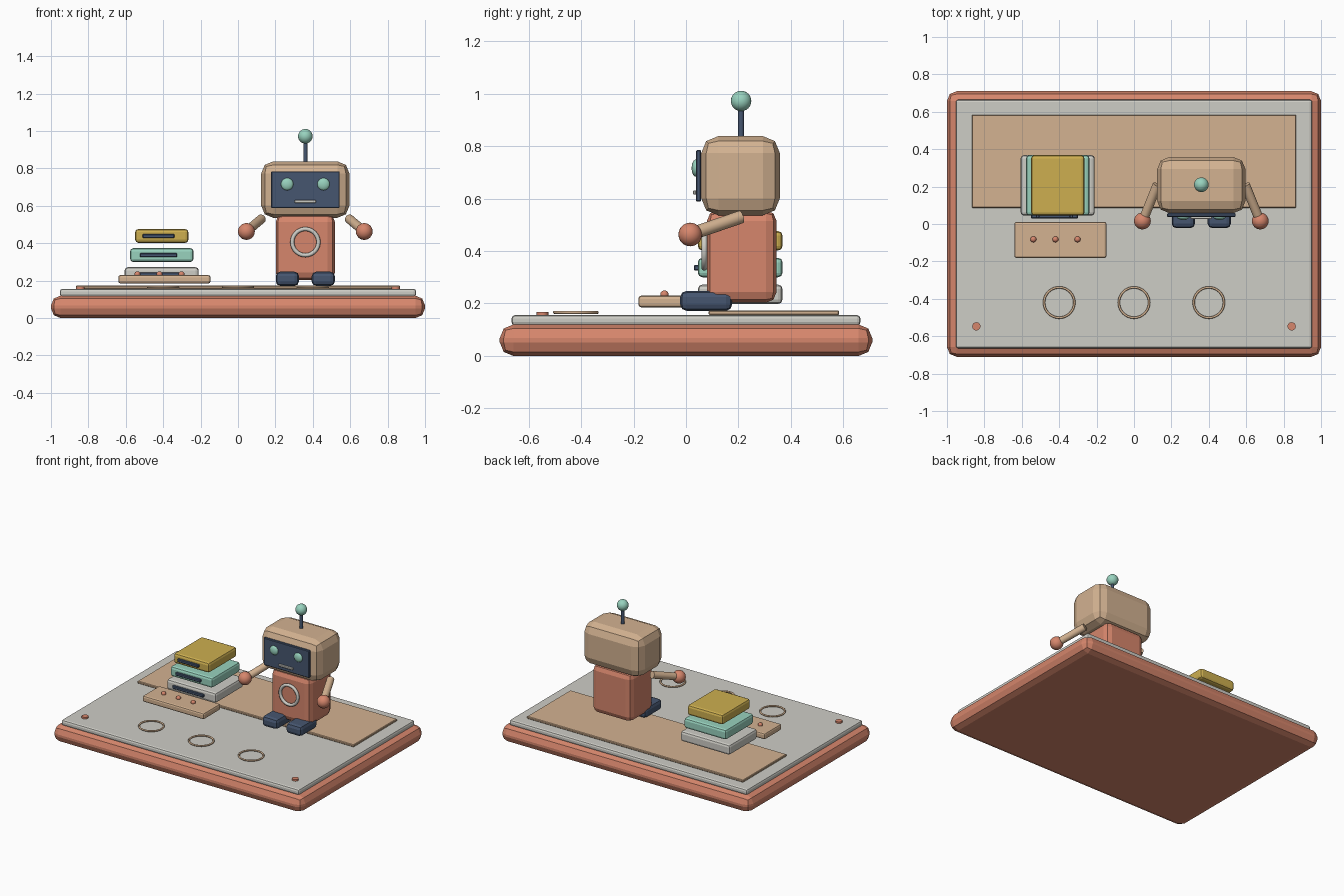
import bpy, math
from mathutils import Vector

if "Cube" in bpy.data.objects:
    bpy.data.objects.remove(bpy.data.objects["Cube"])


def srgb(r, g, b):
    f = lambda c: c / 12.92 if c <= 0.04045 else ((c + 0.055) / 1.055) ** 2.4
    return (f(r / 255), f(g / 255), f(b / 255), 1.0)


def material(name, rgb):
    m = bpy.data.materials.new(name)
    m.diffuse_color = srgb(*rgb)
    m.use_nodes = True
    m.node_tree.nodes["Principled BSDF"].inputs["Base Color"].default_value = m.diffuse_color
    return m


CORAL = material("coral", (214, 134, 108))
TAN = material("tan", (211, 178, 145))
GREY = material("light_grey", (206, 205, 198))
TEAL = material("mint", (152, 210, 190))
NAVY = material("navy", (70, 86, 112))
YELLOW = material("mustard", (205, 175, 80))


def finish(name, mat, smooth=False):
    ob = bpy.context.object
    ob.name = name
    ob.data.materials.append(mat)
    if smooth:
        bpy.ops.object.shade_smooth_by_angle(angle=math.radians(40))
    return ob


def box(name, mat, x, y, z, bevel=0.0, segments=2):
    """Box from (min, max) ranges with an optional chamfered edge."""
    r = (x, y, z)
    bpy.ops.mesh.primitive_cube_add(size=1, location=[(a + b) / 2 for a, b in r])
    ob = finish(name, mat)
    ob.scale = [b - a for a, b in r]
    bpy.ops.object.transform_apply(location=False, rotation=False, scale=True)
    if bevel:
        mod = ob.modifiers.new("bevel", 'BEVEL')
        mod.width, mod.segments = bevel, segments
    return ob


def ball(name, mat, loc, r, flat_y=1.0):
    bpy.ops.mesh.primitive_uv_sphere_add(segments=24, ring_count=12, radius=r, location=loc)
    finish(name, mat, True).scale.y = flat_y


def rod(name, mat, a, b, r):
    a, b = Vector(a), Vector(b)
    d = b - a
    bpy.ops.mesh.primitive_cylinder_add(vertices=24, radius=r, depth=d.length, location=(a + b) / 2,
                                        rotation=d.to_track_quat('Z', 'Y').to_euler())
    finish(name, mat, True)


def ring(name, mat, loc, major, minor, rot=(0, 0, 0)):
    bpy.ops.mesh.primitive_torus_add(major_radius=major, minor_radius=minor, major_segments=40,
                                     minor_segments=10, location=loc, rotation=rot)
    finish(name, mat, True)


# Stand: base, top plate, mat, inlaid rings and corner pins
box("base", CORAL, (-1, 1), (-0.71, 0.71), (0, 0.12), 0.052)
box("top_plate", GREY, (-0.953, 0.953), (-0.665, 0.665), (0.115, 0.156), 0.014)
box("floor_mat", TAN, (-0.867, 0.867), (0.086, 0.584), (0.156, 0.173), 0.004, 1)
for i, x in enumerate((-0.4, 0, 0.4)):
    ring(f"floor_ring_{i}", TAN, (x, -0.42, 0.166), 0.081, 0.006)
for x in (-0.843, 0.843):
    rod("corner_pin", CORAL, (x, -0.547, 0.154), (x, -0.547, 0.168), 0.022)

# Stack of books with spine labels: material, x range, bottom z, label half width
books = (("lower", GREY, (-0.606, -0.21), 0.198, 0.125),
         ("middle", TEAL, (-0.577, -0.238), 0.300, 0.10),
         ("upper", YELLOW, (-0.55, -0.265), 0.402, 0.085))
for n, mat, xr, z, w in books:
    box(n + "_book", mat, xr, (0.045, 0.368), (z, z + 0.074), 0.017)
    box(n + "_book_label", NAVY, (-0.425 - w, -0.425 + w), (0.03, 0.05),
        (z + 0.026, z + 0.047), 0.004, 1)

# Control panel with three buttons
box("control_panel", TAN, (-0.64, -0.147), (-0.182, 0.012), (0.185, 0.23), 0.012)
for x in (-0.538, -0.42, -0.302):
    ball("panel_button", CORAL, (x, -0.082, 0.234), 0.016)

# Robot body, head and face
CX, CY = 0.36, 0.21
box("body", CORAL, (CX - 0.158, CX + 0.158), (0.08, 0.345), (0.203, 0.555), 0.04)
ring("chest_ring", GREY, (CX, 0.07, 0.406), 0.07, 0.011, (math.pi / 2, 0, 0))
box("head", TAN, (CX - 0.236, CX + 0.236), (0.058, 0.358), (0.536, 0.838), 0.065)
box("face_screen", NAVY, (CX - 0.183, CX + 0.183), (0.038, 0.058), (0.588, 0.785), 0.004, 1)
box("mouth", GREY, (CX - 0.057, CX + 0.057), (0.027, 0.04), (0.615, 0.631), 0.003, 1)
rod("antenna_rod", NAVY, (CX, CY, 0.83), (CX, CY, 0.95), 0.011)
ball("antenna_ball", TEAL, (CX, CY, 0.972), 0.039)

# Mirrored eyes, arms, hands and feet
for s, side in ((-1, "left"), (1, "right")):
    ball(side + "_eye", TEAL, (CX + s * 0.097, 0.038, 0.716), 0.033, 0.5)
    rod(side + "_arm", TAN, (CX + s * 0.235, 0.21, 0.53), (CX + s * 0.312, 0.02, 0.465), 0.025)
    ball(side + "_hand", CORAL, (CX + s * 0.315, 0.016, 0.463), 0.045)
    fx = CX + s * 0.096
    box(side + "_foot", NAVY, (fx - 0.062, fx + 0.062), (-0.022, 0.176), (0.172, 0.248), 0.024)
